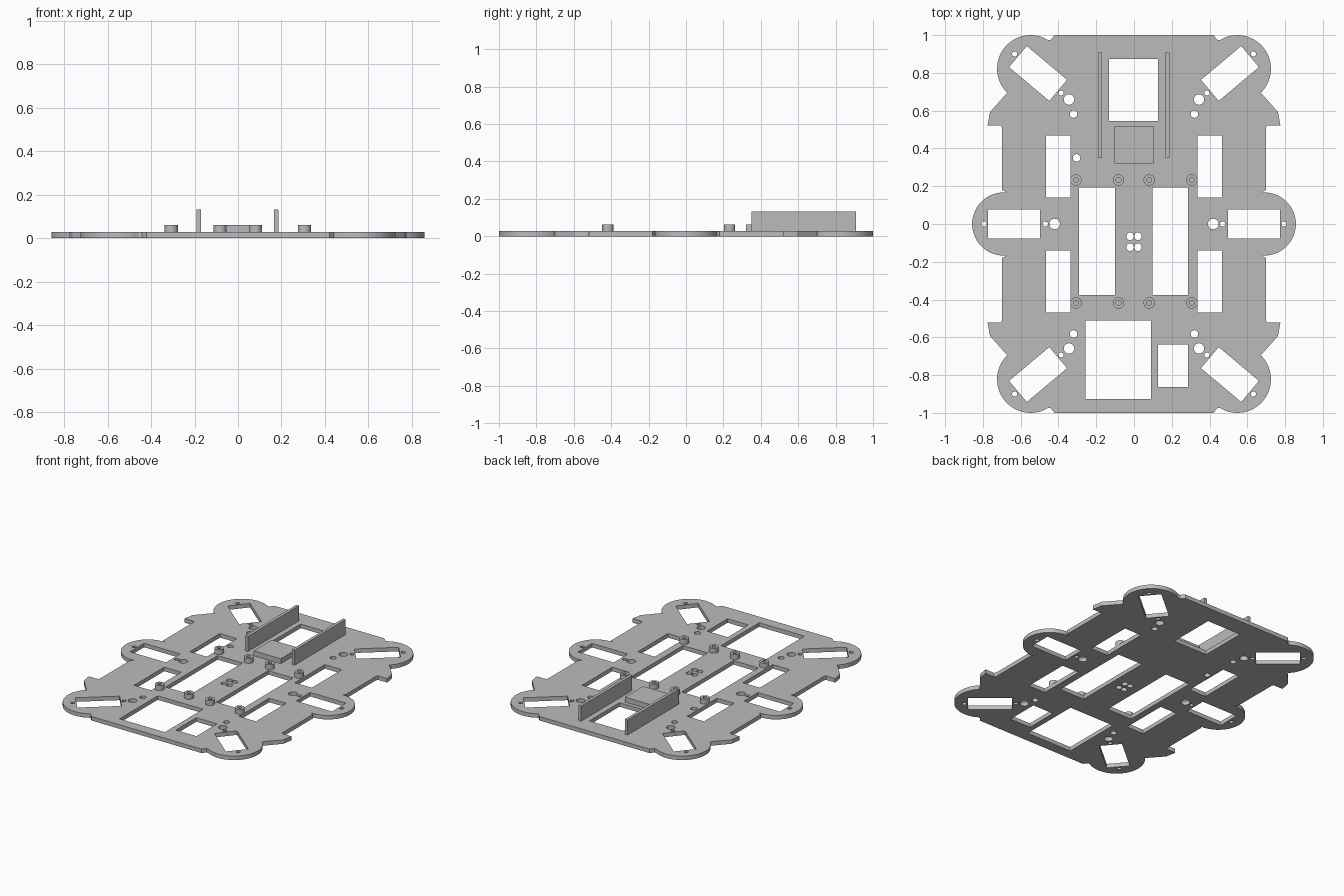
import bpy
import bmesh
from math import cos, sin, radians, tau

cube = bpy.data.objects.get("Cube")
if cube:
    bpy.data.objects.remove(cube, do_unlink=True)

GREY = (0.5, 0.5, 0.5, 1)
PLATE_TOP = 0.028
mat = bpy.data.materials.new("plain grey")
mat.use_nodes = True
mat.diffuse_color = GREY
mat.node_tree.nodes["Principled BSDF"].inputs["Base Color"].default_value = GREY


def arc(cx, cy, r, start, end, n):
    angles = [radians(start + (end - start) * i / n) for i in range(n + 1)]
    return [(cx + r * cos(a), cy + r * sin(a)) for a in angles]


def circle(cx, cy, r, n=20):
    return arc(cx, cy, r, 0, 360, n)[:-1]


def rect(x0, x1, y0, y1):
    return [(x0, y0), (x1, y0), (x1, y1), (x0, y1)]


def turned_rect(cx, cy, w, h, degrees):
    c, s = cos(radians(degrees)), sin(radians(degrees))
    return [(cx + x * c - y * s, cy + x * s + y * c)
            for x, y in rect(-w / 2, w / 2, -h / 2, h / 2)]


def flip(points, sx, sy):
    return [(x * sx, y * sy) for x, y in points]


def add_object(name, mesh):
    obj = bpy.data.objects.new(name, mesh)
    bpy.context.collection.objects.link(obj)
    mesh.materials.clear()
    mesh.materials.append(mat)
    return obj


def extruded(name, loops, z0, z1):
    """Solid from an outline followed by its holes."""
    curve = bpy.data.curves.new(name + " profile", 'CURVE')
    curve.dimensions = '2D'
    curve.fill_mode = 'BOTH'
    curve.extrude = (z1 - z0) / 2
    for points in loops:
        spline = curve.splines.new('POLY')
        spline.points.add(len(points) - 1)
        for p, (x, y) in zip(spline.points, points):
            p.co = (x, y, 0, 1)
        spline.use_cyclic_u = True
    helper = bpy.data.objects.new(name + " helper", curve)
    bpy.context.collection.objects.link(helper)
    graph = bpy.context.evaluated_depsgraph_get()
    mesh = bpy.data.meshes.new_from_object(helper.evaluated_get(graph))
    bpy.data.objects.remove(helper, do_unlink=True)
    bm = bmesh.new()
    bm.from_mesh(mesh)
    bmesh.ops.remove_doubles(bm, verts=bm.verts, dist=0.0002)
    bmesh.ops.translate(bm, verts=bm.verts, vec=(0, 0, (z0 + z1) / 2))
    bmesh.ops.recalc_face_normals(bm, faces=bm.faces)
    for f in bm.faces:
        f.smooth = False
    bm.to_mesh(mesh)
    bm.free()
    return add_object(name, mesh)


# Plate outline: one quarter, mirrored to the other three
quarter = arc(0.69, 0, 0.167, 0, 96, 16)
quarter += [(0.698, 0.18), (0.698, 0.51), (0.705, 0.522), (0.775, 0.522),
            (0.762, 0.593), (0.667, 0.70)]
quarter += arc(0.547, 0.822, 0.178, -43, 112, 24)
quarter += [(0.457, 0.975), (0.442, 0.975), (0.42, 1.0)]
half = quarter + flip(quarter[::-1], -1, 1)
outline = half + flip(half[::-1], 1, -1)[1:-1]

holes = [
    rect(-0.29, -0.10, -0.376, 0.192),      # centre slots
    rect(0.097, 0.287, -0.376, 0.192),
    rect(-0.132, 0.127, 0.545, 0.873),      # rear window
    rect(-0.256, 0.09, -0.927, -0.511),     # front window
    rect(0.128, 0.286, -0.862, -0.638),     # small front window
    circle(-0.304, 0.35, 0.02),
]
# Holes repeated at all four corners
for sx in (-1, 1):
    for sy in (-1, 1):
        corner = [turned_rect(0.508, 0.797, 0.278, 0.146, 40),
                  rect(0.336, 0.466, 0.14, 0.468),
                  circle(0.632, 0.9, 0.014), circle(0.386, 0.693, 0.014),
                  circle(0.344, 0.659, 0.028), circle(0.32, 0.582, 0.02)]
        holes += [flip(h, sx, sy) for h in corner]
        holes.append(circle(0.021 * sx, -0.094 + 0.029 * sy, 0.02))
    # Holes of the middle side lobes
    side = [rect(0.497, 0.772, -0.076, 0.078), circle(0.794, 0, 0.014),
            circle(0.42, 0, 0.028), circle(0.469, 0, 0.014)]
    holes += [flip(h, sx, 1) for h in side]
extruded("base_plate", [outline] + holes, 0, PLATE_TOP)

# Hollow standoffs
for y in (0.233, -0.418):
    for x in (-0.307, -0.082, 0.08, 0.306):
        extruded("standoff", [circle(x, y, 0.03, 28), circle(x, y, 0.013)],
                 PLATE_TOP - 0.001, 0.062)

# Upright rails and the pad between them
extruded("left_rail", [rect(0.166, 0.187, 0.35, 0.908)], PLATE_TOP - 0.001, 0.132)
extruded("right_rail", [rect(-0.19, -0.169, 0.35, 0.908)], PLATE_TOP - 0.001, 0.132)
extruded("pad", [rect(-0.104, 0.103, 0.32, 0.518)], PLATE_TOP - 0.001, 0.062)
